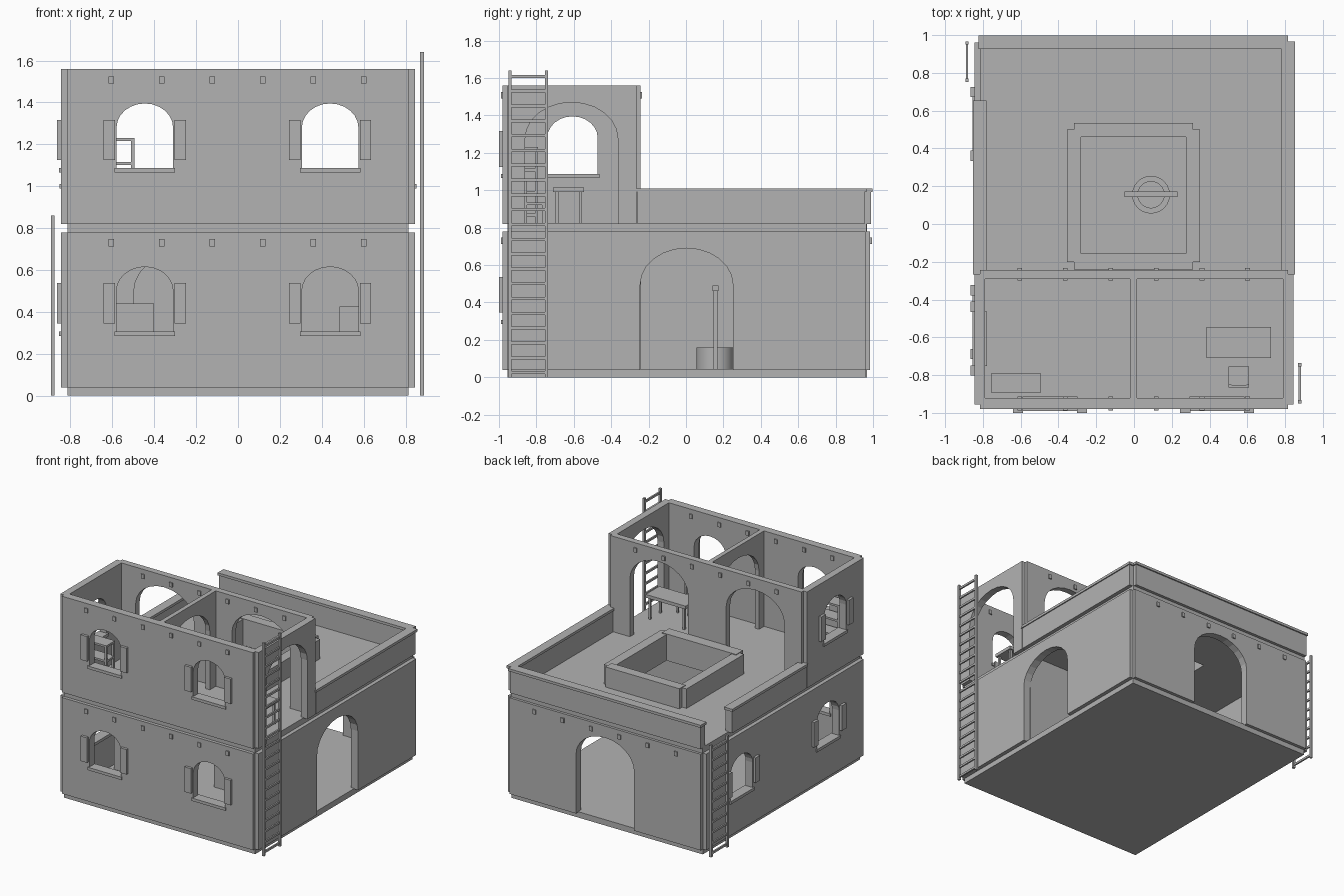
import bpy, bmesh, math
from mathutils import Vector

if "Cube" in bpy.data.objects:
    bpy.data.objects.remove(bpy.data.objects["Cube"])

mat = bpy.data.materials.new("plain grey")
mat.diffuse_color = (0.45, 0.45, 0.45, 1)
mat.use_nodes = True
mat.node_tree.nodes["Principled BSDF"].inputs["Base Color"].default_value = mat.diffuse_color


def finish(bm, name):
    bmesh.ops.recalc_face_normals(bm, faces=bm.faces[:])
    me = bpy.data.meshes.new(name)
    bm.to_mesh(me)
    bm.free()
    ob = bpy.data.objects.new(name, me)
    me.materials.append(mat)
    bpy.context.collection.objects.link(ob)
    return ob


def add_box(bm, x0, x1, y0, y1, z0, z1):
    vs = bmesh.ops.create_cube(bm, size=1)["verts"]
    for v in vs:
        v.co = Vector(((x0 + x1) / 2 + v.co.x * (x1 - x0),
                       (y0 + y1) / 2 + v.co.y * (y1 - y0),
                       (z0 + z1) / 2 + v.co.z * (z1 - z0)))


def boxes(name, *dims):
    bm = bmesh.new()
    for d in dims:
        add_box(bm, *d)
    return finish(bm, name)


def arch(c, half, z0, spring, rise, n=12):
    """Arched outline from lower left, over the top, to lower right."""
    pts = [(c - half, z0)]
    for i in range(n + 1):
        a = math.pi * (1 - i / n)
        pts.append((c + half * math.cos(a), spring + rise * math.sin(a)))
    return pts + [(c + half, z0)]


def wall(name, axis, t0, t1, u0, u1, z0, z1, doors=(), windows=(), holes=()):
    """Flat panel with door notches, arched windows and loops, given thickness."""
    outline = [(u0, z0)]
    for c in sorted(doors):
        outline += arch(c, 0.248, z0, z0 + 0.455, 0.195)
    outline += [(u1, z0), (u1, z1), (u0, z1)]
    loops = [outline] + [arch(c, 0.135, z0 + 0.26, z0 + 0.46, 0.115) for c in windows] + list(holes)
    put = {"x": lambda u, z: (t0, u, z), "y": lambda u, z: (u, t0, z), "z": lambda u, z: (u, z, t0)}[axis]
    move = Vector([t1 - t0 if a == axis else 0 for a in "xyz"])
    bm = bmesh.new()
    edges = []
    for loop in loops:
        vs = [bm.verts.new(put(*p)) for p in loop]
        edges += [bm.edges.new((vs[i], vs[(i + 1) % len(vs)])) for i in range(len(vs))]
    bmesh.ops.triangle_fill(bm, use_beauty=True, use_dissolve=False, edges=edges)
    ext = bmesh.ops.extrude_face_region(bm, geom=bm.faces[:])
    bmesh.ops.translate(bm, verts=[g for g in ext["geom"] if isinstance(g, bmesh.types.BMVert)], vec=move)
    return finish(bm, name)


# Base and terrace slab with the courtyard opening
boxes("base_slab", (-0.815, 0.815, -0.955, 0.96, 0, 0.045))
wall("terrace_slab", "z", 0.775, 0.825, -0.815, 0.815, -0.955, 0.965,
     holes=[[(-0.28, -0.155), (0.275, -0.155), (0.275, 0.46), (-0.28, 0.46)]])

# Ground floor walls
G = (0.04, 0.78)
wall("ground_front_wall", "y", -0.98, -0.92, -0.815, 0.815, *G, windows=(-0.445, 0.44))
wall("ground_back_wall", "y", 0.925, 0.985, -0.815, 0.815, *G, doors=(0,))
wall("ground_left_wall", "x", -0.845, -0.785, -0.955, 0.96, *G, windows=(-0.52, 0.53))
wall("ground_right_wall", "x", 0.785, 0.845, -0.955, 0.96, *G, doors=(0.003,))
wall("ground_inner_wall", "y", -0.29, -0.24, -0.785, 0.785, *G, doors=(-0.25,))

# Upper room walls
U = (0.82, 1.56)
wall("upper_front_wall", "y", -0.98, -0.92, -0.815, 0.815, *U, windows=(-0.445, 0.44))
wall("upper_back_wall", "y", -0.292, -0.243, -0.815, 0.815, *U, doors=(-0.42, 0.40))
wall("upper_left_wall", "x", -0.845, -0.79, -0.955, -0.265, *U, windows=(-0.607,))
wall("upper_right_wall", "x", 0.79, 0.845, -0.955, -0.265, *U, doors=(-0.612,))
wall("upper_partition", "x", -0.02, 0.015, -0.92, -0.29, *U, doors=(-0.612,))

# Terrace parapets with thin caps
for name, x0, x1, y0, y1 in (("back", -0.815, 0.808, 0.935, 0.988),
                             ("left", -0.845, -0.79, -0.26, 0.645),
                             ("right", 0.79, 0.845, -0.26, 0.955)):
    boxes(name + "_parapet", (x0, x1, y0, y1, 0.82, 0.995),
          (x0 - 0.008, x1 + 0.008, y0 - 0.008, y1 + 0.01, 0.99, 1.01))

# Curb around the courtyard opening
boxes("courtyard_curb",
      (-0.355, -0.28, -0.2, 0.5, 0.82, 0.975), (0.275, 0.35, -0.2, 0.5, 0.82, 0.975),
      (-0.318, 0.312, -0.24, -0.155, 0.82, 0.98), (-0.318, 0.312, 0.46, 0.535, 0.82, 0.98))

# Roof beam ends, showing on both sides of each wall
beam_x = [-0.605 + 0.241 * i for i in range(6)]
for name, y0, y1, z in (("ground_front", -0.988, -0.912, 0.73), ("ground_back", 0.917, 0.994, 0.73),
                        ("upper_front", -0.988, -0.912, 1.507), ("upper_back", -0.3, -0.234, 1.507)):
    boxes(name + "_beams", *[(x - 0.013, x + 0.013, y0, y1, z - 0.017, z + 0.017) for x in beam_x])


# Window sills and open shutters
def window_trim(name, side, c, z):
    parts = [(c - 0.145, c + 0.145, 0.009, -0.068, z + 0.245, z + 0.267)]
    for s in (-1, 1):
        m = c + s * 0.169
        parts.append((m - 0.027, m + 0.027, 0.02, -0.002, z + 0.305, z + 0.497))
    if side == "front":
        parts = [(a, b, -0.98 - o, -0.98 - i, p, q) for a, b, o, i, p, q in parts]
    else:
        parts = [(-0.845 - o, -0.845 - i, a, b, p, q) for a, b, o, i, p, q in parts]
    boxes(name + "_sill", parts[0])
    boxes(name + "_shutters", *parts[1:])


for level, z in (("ground", 0.04), ("upper", 0.82)):
    window_trim(level + "_front_window_a", "front", -0.445, z)
    window_trim(level + "_front_window_b", "front", 0.44, z)
window_trim("ground_left_window_a", "left", -0.52, 0.04)
window_trim("ground_left_window_b", "left", 0.53, 0.04)
window_trim("upper_left_window", "left", -0.607, 0.82)


# Ladders
def ladder(name, x, y0, y1, top, n):
    parts = [(x - 0.009, x + 0.009, y, y + 0.018, 0, top) for y in (y0, y1 - 0.018)]
    for i in range(n):
        z = 0.025 + i * 0.0792
        parts.append((x - 0.006, x + 0.006, y0 + 0.01, y1 - 0.01, z - 0.008, z + 0.008))
    boxes(name, *parts)


ladder("tall_ladder", 0.878, -0.95, -0.737, 1.64, 21)
ladder("short_ladder", -0.884, 0.753, 0.967, 0.86, 11)

# Well: ring wall, two posts and a crossbar
bm = bmesh.new()
rings = []
for r, z in ((0.1, 0.04), (0.1, 0.16), (0.07, 0.16), (0.07, 0.045)):
    rings.append([bm.verts.new((0.09 + r * math.cos(a * math.tau / 24), 0.155 + r * math.sin(a * math.tau / 24), z))
                  for a in range(24)])
for k in range(3):
    for i in range(24):
        j = (i + 1) % 24
        bm.faces.new((rings[k][i], rings[k][j], rings[k + 1][j], rings[k + 1][i]))
well = finish(bm, "well_ring")
well.data.polygons.foreach_set("use_smooth", [abs(p.normal.z) < 0.5 for p in well.data.polygons])
boxes("well_frame", (-0.05, 0.23, 0.143, 0.173, 0.46, 0.49),
      (-0.03, -0.008, 0.147, 0.169, 0.04, 0.465), (0.188, 0.21, 0.147, 0.169, 0.04, 0.465))


# Upper room furniture
def legs(x0, x1, y0, y1, z0, z1, w):
    return [(x, x + w, y, y + w, z0, z1) for x in (x0, x1 - w) for y in (y0, y1 - w)]


boxes("table", (0.385, 0.725, -0.71, -0.545, 0.99, 1.015), *legs(0.4, 0.71, -0.7, -0.555, 0.82, 0.995, 0.017))
boxes("chair", (0.5, 0.61, -0.865, -0.755, 0.92, 0.935), *legs(0.5, 0.61, -0.865, -0.755, 0.82, 0.925, 0.014),
      (0.5, 0.515, -0.865, -0.85, 0.93, 1.06), (0.595, 0.61, -0.865, -0.85, 0.93, 1.06),
      (0.5, 0.61, -0.865, -0.853, 1.0, 1.06))
boxes("shelf_unit", *legs(-0.755, -0.495, -0.895, -0.79, 0.82, 1.23, 0.017),
      *[(-0.755, -0.495, -0.895, -0.79, z, z + 0.015) for z in (0.86, 0.98, 1.1, 1.215)])

# Ground floor furniture
boxes("storage_chest", (-0.74, -0.4, -0.45, -0.3, 0.04, 0.44))
boxes("cupboard", (0.485, 0.74, -0.45, -0.3, 0.04, 0.425))
